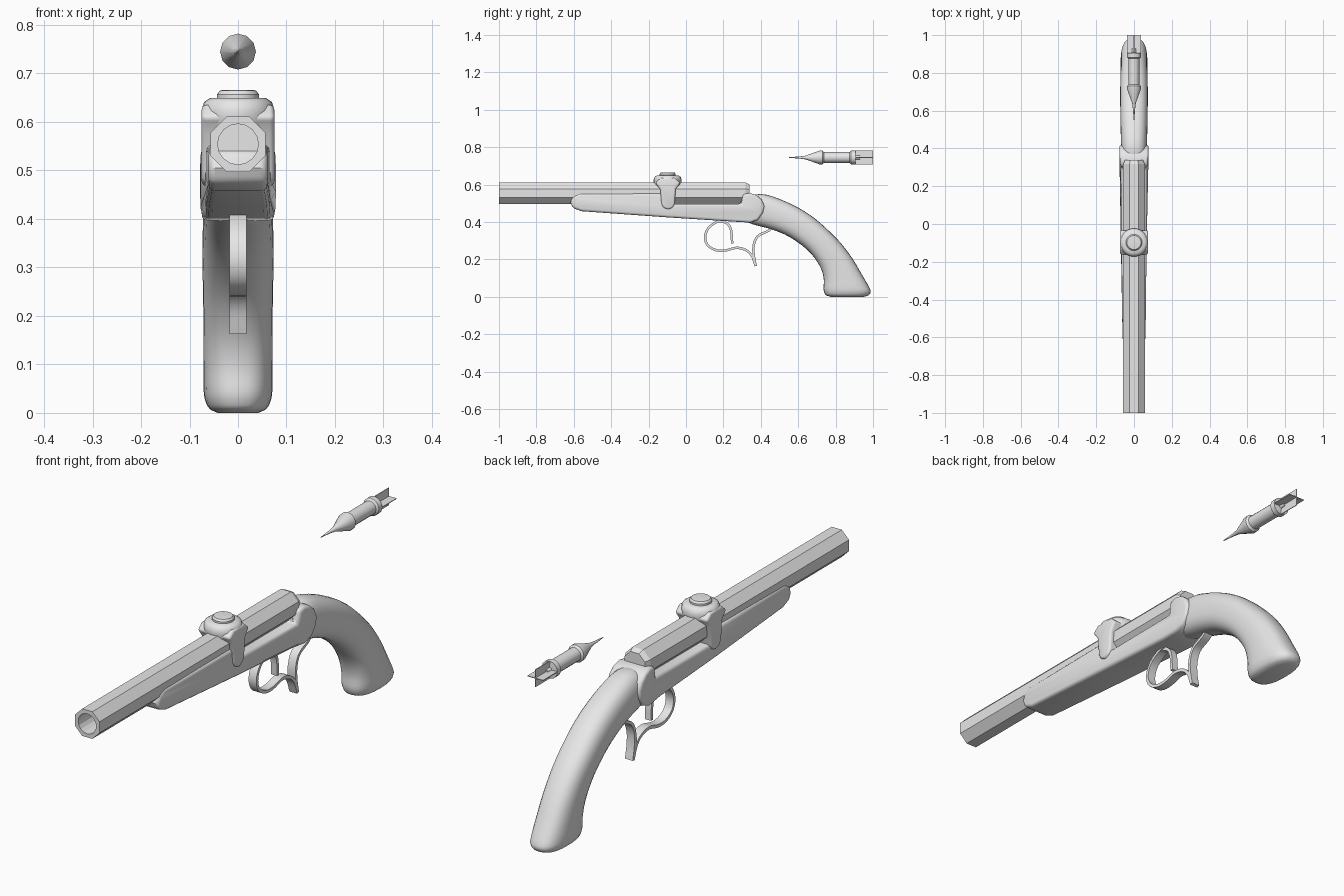
import bpy, bmesh, math
from mathutils import Vector, Matrix

if "Cube" in bpy.data.objects:
    bpy.data.objects.remove(bpy.data.objects["Cube"], do_unlink=True)

grey = bpy.data.materials.new("plain_grey")
grey.use_nodes = True
grey.diffuse_color = (0.8, 0.8, 0.8, 1)
grey.node_tree.nodes["Principled BSDF"].inputs["Base Color"].default_value = (0.8, 0.8, 0.8, 1)


def finish(name, bm, bevel=0, smooth=35):
    bmesh.ops.recalc_face_normals(bm, faces=bm.faces)
    mesh = bpy.data.meshes.new(name)
    bm.to_mesh(mesh)
    bm.free()
    mesh.materials.append(grey)
    ob = bpy.data.objects.new(name, mesh)
    bpy.context.collection.objects.link(ob)
    bpy.ops.object.select_all(action='DESELECT')
    ob.select_set(True)
    bpy.context.view_layer.objects.active = ob
    if bevel:
        mod = ob.modifiers.new("Bevel", 'BEVEL')
        mod.width, mod.segments = bevel, 3
        mod.limit_method, mod.angle_limit = 'ANGLE', math.radians(40)
        bpy.ops.object.modifier_apply(modifier=mod.name)
    if smooth:
        bpy.ops.object.shade_smooth_by_angle(angle=math.radians(smooth))
    return ob


def loft(name, rings, **kw):
    """Skin equal-sized closed rings and cap both ends."""
    bm = bmesh.new()
    rows = [[bm.verts.new(p) for p in ring] for ring in rings]
    n = len(rows[0])
    for a, b in zip(rows, rows[1:]):
        for i in range(n):
            j = (i + 1) % n
            bm.faces.new((a[i], a[j], b[j], b[i]))
    bm.faces.new(rows[0])
    bm.faces.new(rows[-1])
    return finish(name, bm, **kw)


def lathe(name, profile, sides, place, turn=0, **kw):
    """Revolve (radius, height) pairs, then place the result."""
    angles = [turn + math.tau * i / sides for i in range(sides)]
    rings = [[place @ Vector((r * math.cos(a), r * math.sin(a), h)) for a in angles]
             for r, h in profile]
    return loft(name, rings, **kw)


def slab(name, outline, width, **kw):
    """Side outline of (y, z) points with a half-width that depends on y."""
    return loft(name, [[(s * width(y), y, z) for y, z in outline] for s in (-1, 1)], **kw)


def spline(points, steps=5):
    """Catmull-Rom curve through the points."""
    p = [Vector(q) for q in points]
    p = [2 * p[0] - p[1]] + p + [2 * p[-1] - p[-2]]
    out = []
    for a, b, c, d in zip(p, p[1:], p[2:], p[3:]):
        for k in range(steps):
            t = k / steps
            out.append(0.5 * (2 * b + (c - a) * t + (2 * a - 5 * b + 4 * c - d) * t * t
                              + (3 * b - a - 3 * c + d) * t ** 3))
    return out + [p[-2]]


def strip(name, points, half=0.018, thick=0.013):
    """Flat metal band bent along a (y, z) path."""
    path = spline(points)
    rings = []
    for i, p in enumerate(path):
        d = (path[min(i + 1, len(path) - 1)] - path[max(i - 1, 0)]).normalized()
        n = Vector((-d.y, d.x)) * thick / 2
        rings.append([(x, *(p + s * n)) for x, s in
                      ((-half, -1), (half, -1), (half, 1), (-half, 1))])
    return loft(name, rings)


def along_y(z):
    return Matrix.Translation((0, 0, z)) @ Matrix.Rotation(-math.pi / 2, 4, 'X')


# Eight-sided barrel with a bored muzzle and chamfered breech
R = 0.057 / math.cos(math.pi / 8)
axis = along_y(0.554)
barrel = lathe("barrel", [(R, -1), (R, 0.318), (R * 0.82, 0.34)], 8, axis,
               turn=math.pi / 8, smooth=0)
bore = lathe("bore_cutter", [(0.042, -1.1), (0.042, -0.6)], 16, axis, smooth=0)
bore.hide_render = True
cut = barrel.modifiers.new("Bore", 'BOOLEAN')
cut.object, cut.solver = bore, 'EXACT'
bpy.context.view_layer.objects.active = barrel
bpy.ops.object.modifier_apply(modifier=cut.name)
bpy.data.objects.remove(bore, do_unlink=True)


# Fore stock with a lowered ledge beside the breech
def stock_width(y):
    if y > 0.27:
        return 0.068 + 0.010 * min((y - 0.27) / 0.08, 1)
    return 0.068 - 0.007 * min(max(-y, 0) / 0.6, 1)


slab("fore_stock", [
    (-0.617, 0.505), (-0.605, 0.475), (-0.56, 0.458), (-0.1, 0.425), (0.26, 0.402),
    (0.345, 0.397), (0.385, 0.412), (0.413, 0.45), (0.42, 0.485), (0.405, 0.52),
    (0.375, 0.545), (0.34, 0.555), (0.305, 0.55), (0.295, 0.497), (-0.08, 0.497),
    (-0.1, 0.553), (-0.57, 0.553), (-0.607, 0.538)], stock_width, bevel=0.014)

# Curved grip: outer edge, inner edge and half-width of each section
sections = [
    (0.30, 0.53, 0.27, 0.42, 0.055), (0.40, 0.55, 0.36, 0.387, 0.066),
    (0.50, 0.523, 0.44, 0.366, 0.070), (0.607, 0.473, 0.527, 0.334, 0.072),
    (0.69, 0.418, 0.60, 0.290, 0.073), (0.767, 0.35, 0.66, 0.240, 0.073),
    (0.83, 0.285, 0.70, 0.19, 0.072), (0.89, 0.205, 0.726, 0.14, 0.071),
    (0.94, 0.12, 0.737, 0.09, 0.071), (0.98, 0.05, 0.735, 0.045, 0.071),
    (0.987, 0.025, 0.74, 0.022, 0.067), (0.975, 0.008, 0.75, 0.008, 0.058),
    (0.95, 0.0, 0.775, 0.0, 0.042)]
curve = spline([Vector(s) for s in sections], 3)
rings = []
for oy, oz, iy, iz, w in curve:
    top, low = Vector((0, oy, oz)), Vector((0, iy, iz))
    ring = []
    for i in range(28):
        c, s = math.cos(math.tau * i / 28), math.sin(math.tau * i / 28)
        u = math.copysign(abs(c) ** 0.78, c)
        v = math.copysign(abs(s) ** 0.78, s)
        ring.append((top + low) / 2 + (top - low) / 2 * u + Vector((v * w, 0, 0)))
    rings.append(ring)
loft("grip", rings, smooth=50)

# Round collar over the barrel with a button and side straps
lathe("collar", [(0.05, 0.555), (0.068, 0.585), (0.075, 0.61), (0.075, 0.625),
                 (0.070, 0.641), (0.058, 0.649), (0.03, 0.65)], 24,
      Matrix.Translation((0, -0.098, 0)), smooth=50)
lathe("collar_button", [(0.043, 0.645), (0.043, 0.657), (0.037, 0.665), (0.028, 0.666)], 24,
      Matrix.Translation((0, -0.098, 0)))
slab("collar_strap", [
    (-0.165, 0.61), (-0.138, 0.575), (-0.132, 0.50), (-0.122, 0.477), (-0.095, 0.466),
    (-0.07, 0.477), (-0.06, 0.50), (-0.055, 0.575), (-0.03, 0.61), (-0.06, 0.635),
    (-0.135, 0.635)], lambda y: 0.075, bevel=0.01)

# Trigger guard with finger spur, and trigger
strip("trigger_guard", [
    (0.21, 0.413), (0.16, 0.398), (0.118, 0.365), (0.102, 0.318), (0.117, 0.275),
    (0.16, 0.25), (0.21, 0.248), (0.27, 0.262), (0.32, 0.25), (0.352, 0.22), (0.373, 0.165)])
strip("guard_spur", [
    (0.373, 0.165), (0.362, 0.225), (0.363, 0.28), (0.385, 0.325), (0.44, 0.353), (0.47, 0.38)])
strip("trigger", [(0.17, 0.408), (0.215, 0.395), (0.24, 0.36), (0.247, 0.285)], half=0.014)

# Floating dart: needle, body and four fins
dart_axis = along_y(0.745)
lathe("dart_body", [
    (0.0015, 0.55), (0.006, 0.61), (0.010, 0.64), (0.037, 0.715), (0.037, 0.73),
    (0.029, 0.738), (0.029, 0.875), (0.037, 0.882), (0.037, 0.905), (0.012, 0.907),
    (0.010, 0.93)], 12, dart_axis)
for i in range(4):
    spin = dart_axis @ Matrix.Rotation(math.pi / 2 * i, 4, 'Z')
    bm = bmesh.new()
    bmesh.ops.create_cube(bm, size=1, matrix=spin @ Matrix.Translation((0.018, 0, 0.95))
                          @ Matrix.Diagonal((0.037, 0.003, 0.1, 1)))
    finish("dart_fin_%d" % (i + 1), bm, smooth=0)
